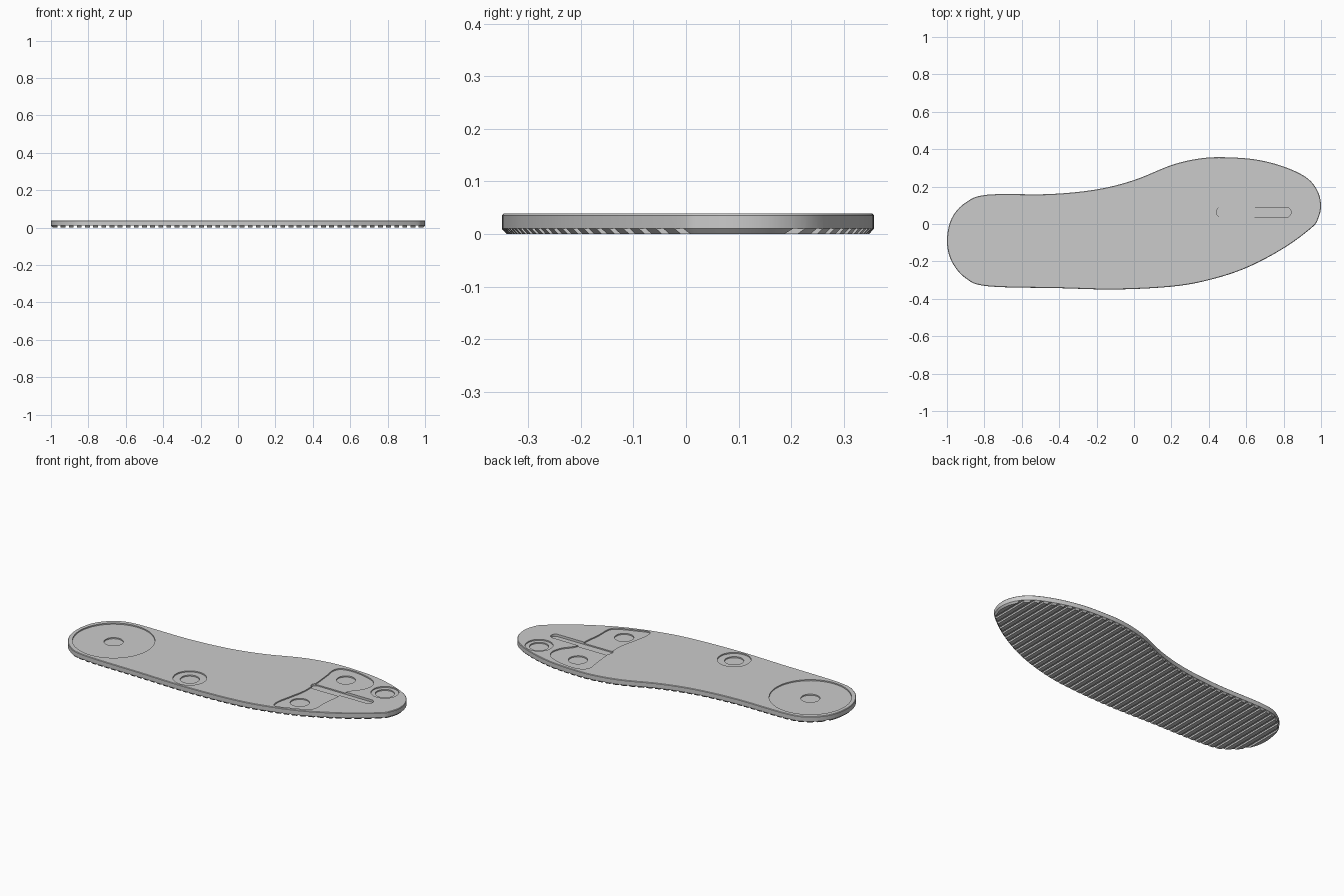
import bpy
import bmesh
import math
from mathutils import Vector

if "Cube" in bpy.data.objects:
    bpy.data.objects.remove(bpy.data.objects["Cube"], do_unlink=True)

TOP = 0.0385
STEP = 0.007


def smooth_loop(points, steps=6):
    """Closed Catmull-Rom curve through the points."""
    pts = [Vector(p) for p in points]
    n, out = len(pts), []
    for i in range(n):
        a, b, c, d = (pts[(i + k) % n] for k in (-1, 0, 1, 2))
        for s in range(steps):
            t = s / steps
            out.append(0.5 * (2 * b + (c - a) * t + (2 * a - 5 * b + 4 * c - d) * t ** 2
                              + (3 * b - a - 3 * c + d) * t ** 3))
    return out


def inset(loop, dist):
    """Move a counter-clockwise loop inwards."""
    out = []
    for i, p in enumerate(loop):
        t = (loop[(i + 1) % len(loop)] - loop[i - 1]).normalized()
        out.append(p + Vector((-t.y, t.x)) * dist)
    return out


def circle(x, y, r, n=64):
    return [Vector((x + r * math.cos(2 * math.pi * i / n),
                    y + r * math.sin(2 * math.pi * i / n))) for i in range(n)]


def loft(name, rings):
    """Solid from a stack of (loop, height) rings."""
    bm = bmesh.new()
    rows = [[bm.verts.new((p.x, p.y, z)) for p in loop] for loop, z in rings]
    n = len(rows[0])
    for low, high in zip(rows, rows[1:]):
        for i in range(n):
            j = (i + 1) % n
            bm.faces.new((low[i], low[j], high[j], high[i]))
    bm.faces.new(rows[0][::-1])
    bm.faces.new(rows[-1])
    bmesh.ops.recalc_face_normals(bm, faces=bm.faces)
    mesh = bpy.data.meshes.new(name)
    bm.to_mesh(mesh)
    bm.free()
    obj = bpy.data.objects.new(name, mesh)
    bpy.context.collection.objects.link(obj)
    return obj


def cut(target, cutter):
    cutter.hide_render = True
    mod = target.modifiers.new(cutter.name, 'BOOLEAN')
    mod.operation = 'DIFFERENCE'
    mod.solver = 'EXACT'
    mod.object = cutter
    bpy.ops.object.modifier_apply(modifier=mod.name)
    bpy.data.objects.remove(cutter, do_unlink=True)


def pocket(target, name, loop, depth):
    cut(target, loft(name, [(loop, TOP - depth), (loop, TOP + 0.05)]))


# Sole plate with softened upper rim and tapered lower edge
outline = smooth_loop([
    (-0.78, 0.157), (-0.9, 0.115), (-0.975, 0.03), (-1, -0.09), (-0.975, -0.2),
    (-0.9, -0.29), (-0.78, -0.333), (-0.4, -0.343), (-0.1, -0.35), (0.2, -0.335),
    (0.4, -0.3), (0.6, -0.235), (0.8, -0.13), (0.95, -0.02), (0.985, 0.03),
    (1, 0.1), (0.98, 0.18), (0.92, 0.25), (0.8, 0.307), (0.65, 0.345),
    (0.48, 0.357), (0.35, 0.35), (0.2, 0.315), (0, 0.235), (-0.2, 0.185), (-0.45, 0.16)])
sole = loft("sole_plate", [(inset(outline, 0.009), 0), (outline, 0.01),
                           (outline, TOP - 0.003), (inset(outline, 0.003), TOP)])
bpy.context.view_layer.objects.active = sole
sole.select_set(True)

# Crosswise tread grooves underneath
bm = bmesh.new()
PITCH = 0.0435
for i in range(-22, 23):
    box = bmesh.ops.create_cube(bm, size=1)["verts"]
    bmesh.ops.scale(bm, verts=box, vec=(0.018, 1, 0.02))
    bmesh.ops.translate(bm, verts=box, vec=(i * PITCH, 0, 0))
mesh = bpy.data.meshes.new("tread_grooves")
bm.to_mesh(mesh)
bm.free()
grooves = bpy.data.objects.new("tread_grooves", mesh)
bpy.context.collection.objects.link(grooves)
cut(sole, grooves)

# Shallow two-lobed forefoot recess
forefoot = smooth_loop([
    (0.43, -0.272), (0.5, -0.252), (0.6, -0.21), (0.63, -0.17), (0.632, -0.08),
    (0.642, 0), (0.65, 0.1), (0.7, 0.17), (0.715, 0.24), (0.67, 0.3),
    (0.55, 0.333), (0.46, 0.325), (0.43, 0.28), (0.44, 0.2), (0.455, 0),
    (0.435, -0.12), (0.415, -0.22)])
pocket(sole, "forefoot_recess", forefoot, STEP)

# Long slot with round ends
R = 0.027
slot = [Vector((p.x + (0.374 if p.x > 0.47 else 0), p.y))
        for p in circle(0.467, 0.063, R, 34)]
for p in slot:
    if p.x > 0.6:
        p.x -= 0.028
pocket(sole, "centre_slot", slot, 2 * STEP)

# Round recesses: x, y, wide radius
for name, x, y, r in (("heel", -0.755, -0.089, 0.222), ("arch", -0.145, -0.245, 0.091),
                      ("toe", 0.82, 0.208, 0.075)):
    pocket(sole, name + "_recess", circle(x, y, r), STEP)

# Deeper round seats inside the recesses
for name, x, y in (("heel", -0.755, -0.089), ("arch", -0.145, -0.245), ("toe", 0.82, 0.208),
                   ("outer_ball", 0.51, -0.148), ("inner_ball", 0.55, 0.228)):
    pocket(sole, name + "_seat", circle(x, y, 0.052), 2 * STEP)

bpy.ops.object.shade_smooth_by_angle(angle=math.radians(30))
